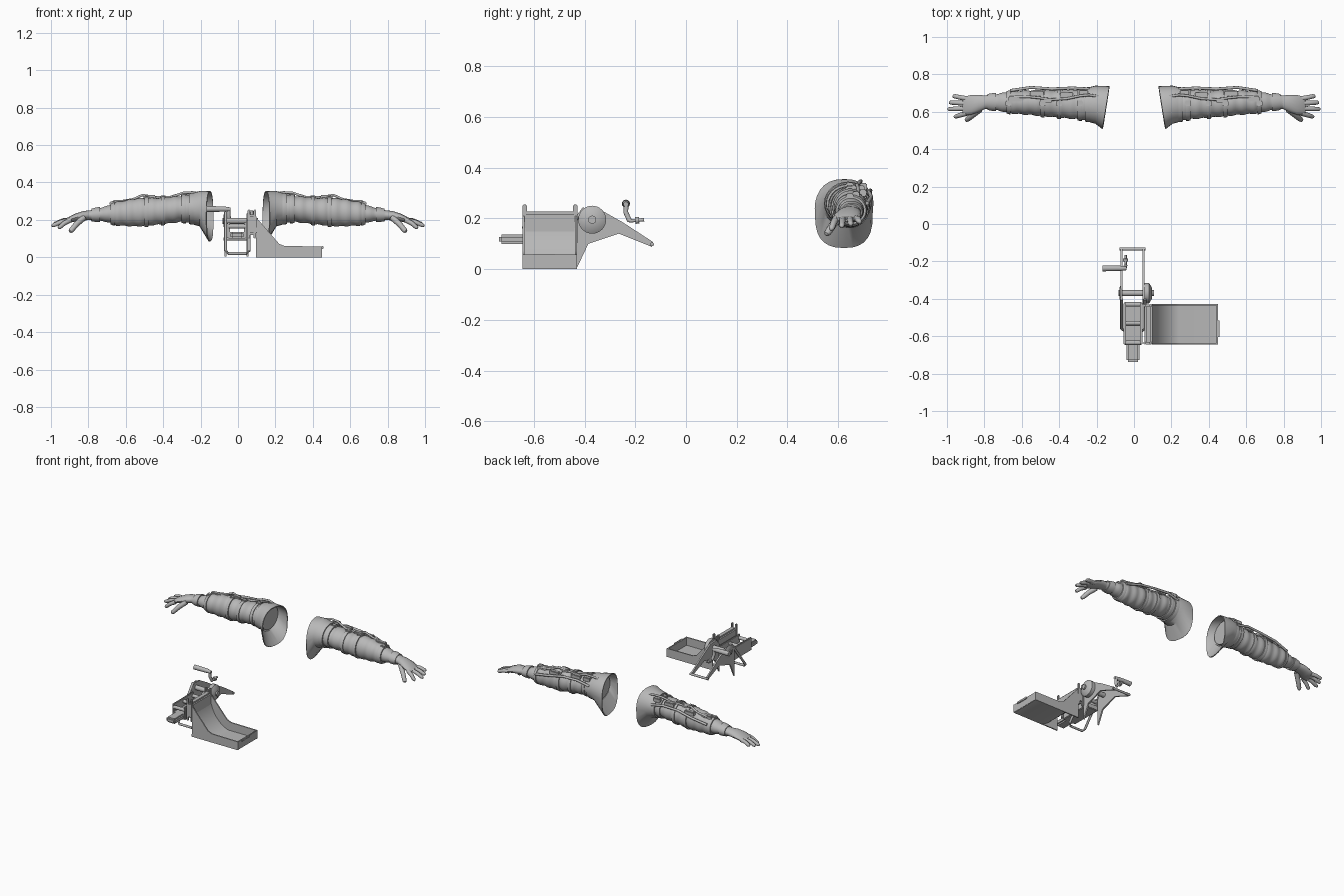
import bpy, bmesh, math
from mathutils import Vector

cube = bpy.data.objects.get("Cube")
if cube:
    bpy.data.objects.remove(cube)

grey = bpy.data.materials.new("plain_grey")
grey.use_nodes = True
colour = (0.48, 0.48, 0.48, 1)
grey.diffuse_color = colour
grey.node_tree.nodes["Principled BSDF"].inputs["Base Color"].default_value = colour


def finish(name, bm, mirrored=False, thickness=0):
    """Turn a bmesh into one object, or into a left and right pair."""
    bmesh.ops.recalc_face_normals(bm, faces=bm.faces)
    for f in bm.faces:
        f.smooth = True
    for e in bm.edges:
        e.smooth = len(e.link_faces) == 2 and e.calc_face_angle() < 0.65
    for side in (("left_", "right_") if mirrored else ("",)):
        if side == "right_":
            bmesh.ops.scale(bm, vec=(-1, 1, 1), verts=bm.verts)
            bmesh.ops.reverse_faces(bm, faces=bm.faces)
        mesh = bpy.data.meshes.new(side + name)
        bm.to_mesh(mesh)
        mesh.materials.append(grey)
        obj = bpy.data.objects.new(side + name, mesh)
        bpy.context.collection.objects.link(obj)
        if thickness:
            mod = obj.modifiers.new("thickness", 'SOLIDIFY')
            mod.thickness = thickness
            mod.offset = 0
    bm.free()


def loft(name, rings, caps=True, **kw):
    bm = bmesh.new()
    loops = [[bm.verts.new(p) for p in ring] for ring in rings]
    n = len(loops[0])
    for a, b in zip(loops, loops[1:]):
        for i in range(n):
            j = (i + 1) % n
            bm.faces.new((a[i], a[j], b[j], b[i]))
    if caps:
        bm.faces.new(loops[0])
        bm.faces.new(loops[-1])
    finish(name, bm, **kw)


def sweep(name, points, radii, sides=10, **kw):
    """Round tube along points; radii is one number or one per point."""
    pts = [Vector(p) for p in points]
    if not isinstance(radii, (list, tuple)):
        radii = [radii] * len(pts)
    rings = []
    for i, p in enumerate(pts):
        t = (pts[min(i + 1, len(pts) - 1)] - pts[max(i - 1, 0)]).normalized()
        ref = Vector((0, 0, 1)) if abs(t.z) < 0.9 else Vector((0, 1, 0))
        u = t.cross(ref).normalized()
        v = t.cross(u)
        rings.append([p + radii[i] * (u * math.cos(a) + v * math.sin(a))
                      for a in (math.tau * k / sides for k in range(sides))])
    loft(name, rings, **kw)


def box(name, lo, hi, bevel=0.004, **kw):
    bm = bmesh.new()
    bmesh.ops.create_cube(bm, size=1)
    for v in bm.verts:
        v.co = [l + (h - l) * (c + 0.5) for l, h, c in zip(lo, hi, v.co)]
    if bevel:
        bmesh.ops.bevel(bm, geom=bm.edges, offset=bevel, segments=2, affect='EDGES')
    finish(name, bm, **kw)


def plate(name, outline, axis, start, end):
    """Flat outline extruded along the x or y axis."""
    def ring(d):
        return [(d, a, b) if axis == 'x' else (a, d, b) for a, b in outline]
    loft(name, [ring(start), ring(end)])


# Arms: stations of x, front, back, bottom, top
STATIONS = [(.2, .55, .725, .18, .34), (.3, .56, .718, .19, .328),
            (.42, .57, .715, .175, .318), (.54, .582, .715, .165, .315),
            (.65, .59, .71, .17, .295), (.7, .602, .7, .19, .273),
            (.78, .615, .69, .197, .255), (.81, .61, .69, .198, .25)]


def arm_ring(x, grow=0.0, sides=28):
    for a, b in zip(STATIONS, STATIONS[1:]):
        if x <= b[0]:
            break
    t = (x - a[0]) / (b[0] - a[0])
    y0, y1, z0, z1 = [p + (q - p) * t for p, q in zip(a[1:], b[1:])]
    return [(x, (y0 + y1) / 2 + ((y1 - y0) / 2 + grow) * math.cos(w),
             (z0 + z1) / 2 + ((z1 - z0) / 2 + grow) * math.sin(w))
            for w in (math.tau * k / sides for k in range(sides))]


steps = 56
loft("sleeve", [arm_ring(.2 + .6 * i / steps, .0025 * math.sin(i * 1.1))
                for i in range(steps + 1)], mirrored=True)


def band(name, x, half, grow):
    loft(name, [arm_ring(x + d * half, g) for d, g in
                ((-1, -.004), (-1, grow), (0, grow * 1.3), (1, grow), (1, -.004))],
         mirrored=True)


for n, x in enumerate((.29, .4, .49, .67)):
    band(f"arm_strap_{n}", x, .011, .006)
band("upper_roll", .245, .018, .008)
band("wrist_cuff", .76, .022, .005)


# Flared shoulder cuff with a hanging lower flap
def power(v, p):
    return math.copysign(abs(v) ** p, v)


flare = []
for k in range(28):
    c, s = math.cos(math.tau * k / 28), math.sin(math.tau * k / 28)
    y = .622 + .112 * power(c, .8)
    flare.append((.15 - .16 * (y - .622), y,
                  .24 + (.112 * s if s > 0 else -.155 * abs(s) ** .6)))
loft("shoulder_cuff", [arm_ring(.25, .004), arm_ring(.205, .012), flare],
     caps=False, mirrored=True, thickness=.006)

# Hands
palm = [(.79, .652, .225, .034, .026), (.83, .645, .222, .046, .025),
        (.87, .637, .212, .053, .021), (.905, .632, .2, .05, .016),
        (.918, .632, .197, .04, .009)]
loft("palm", [[(x, y + ry * math.cos(w), z + rz * math.sin(w))
               for w in (math.tau * k / 16 for k in range(16))]
              for x, y, z, ry, rz in palm], mirrored=True)


def finger(name, base, tip, r):
    a, b = Vector(base), Vector(tip)
    mid = a.lerp(b, .5) + Vector((0, 0, .005))
    sweep(name, [a, mid, a.lerp(b, .88), a.lerp(b, .97), b],
          [r * 1.1, r, r * .9, r * .6, r * .15], mirrored=True)


for n, (by, ty, tx, tz) in enumerate(((.592, .572, .962, .155), (.618, .614, .997, .168),
                                      (.645, .65, .99, .176), (.67, .685, .97, .185))):
    finger(f"finger_{n}", (.895, by, .2), (tx, ty, tz), .0125)
finger("thumb", (.825, .612, .212), (.9, .552, .135), .0155)

# Hoses and small modules on top of the sleeve
sweep("long_hose", [(.18, .68, .335), (.24, .69, .347), (.29, .685, .345),
                    (.36, .67, .322), (.44, .665, .32), (.51, .675, .333),
                    (.56, .68, .31), (.64, .68, .297)], .007, mirrored=True)
sweep("back_hose", [(.24, .722, .29), (.33, .727, .31), (.44, .722, .305),
                    (.55, .73, .285), (.66, .714, .26)], .008, mirrored=True)
for n, (x, y, z, w) in enumerate(((.27, .7, .325, .025), (.36, .69, .315, .035),
                                  (.47, .66, .318, .03), (.52, .698, .3, .035),
                                  (.62, .67, .292, .05))):
    box(f"arm_module_{n}", (x - w, y - .014, z - .014), (x + w, y + .014, z + .014),
        mirrored=True)
for n, x in enumerate((.29, .4, .49, .67)):
    box(f"strap_buckle_{n}", (x - .016, .63, arm_ring(x)[7][2] - .008),
        (x + .016, .66, arm_ring(x)[7][2] + .012), mirrored=True)

# Side plates that taper back into the rear rails
rail = [(-.43, .2), (-.43, .005), (-.385, .1), (-.265, .14), (-.135, .088),
        (-.13, .107), (-.25, .185), (-.33, .23), (-.4, .235)]
for name, x in (("right_rail", -.072), ("left_rail", .045)):
    plate(name, rail, 'x', x, x + .01)
sweep("rear_handle_bar", [(-.078, -.134, .098), (.062, -.134, .098)], .008)

# Front leg loop
sweep("front_leg", [(-.066, -.4, .24), (-.066, -.56, .035), (-.052, -.57, .02),
                    (.045, -.57, .02), (.059, -.56, .035), (.059, -.4, .24)], .008)

# Receiver and barrel
box("receiver_floor", (-.056, -.645, .1), (.045, -.42, .135))
for name, x in (("receiver_right_wall", -.056), ("receiver_left_wall", .033)):
    box(name, (x, -.645, .1), (x + .012, -.42, .19))
for n, y in enumerate((-.635, -.53, -.43)):
    sweep(f"receiver_roller_{n}", [(-.05, y, .165), (.04, y, .165)], .012)
box("barrel", (-.04, -.737, .1), (.03, -.63, .136), bevel=.009)

# Pivot discs and shaft
sweep("pivot_shaft", [(-.083, -.37, .195), (.106, -.37, .195)], .016, sides=20)
sweep("left_pivot_disc", [(.055, -.37, .195), (.08, -.37, .195), (.096, -.37, .195)],
      [.055, .055, .03], sides=32)
sweep("right_pivot_disc", [(-.078, -.37, .195), (-.07, -.37, .195)], [.03, .045], sides=32)

# Crank
sweep("crank_axle", [(-.045, -.225, .19), (-.045, -.165, .195)], .007)
sweep("crank_collar", [(-.045, -.2, .192), (-.045, -.185, .193)], .014)
sweep("crank_arm", [(-.05, -.235, .256), (-.05, -.238, .225), (-.045, -.222, .19)], .01)
sweep("crank_handle", [(-.168, -.237, .258), (-.075, -.237, .258), (-.04, -.237, .256)],
      [.016, .014, .01], sides=16)

# Feed chute: curved floor between two shaped walls
curve = [(.45, .003)] + [(.24 - .15 * math.sin(t) ** 1.2, .003 + .217 * (1 - math.cos(t)))
                         for t in (math.pi / 2 * k / 10 for k in range(11))]
under = [(x - .006, z - .003) for x, z in reversed(curve)]
plate("chute_floor", curve + under, 'y', -.64, -.432)
wall = [(.095, 0), (.45, 0), (.45, .058), (.25, .06), (.22, .072), (.1, .21)]
for name, y in (("chute_front_wall", -.645), ("chute_back_wall", -.437)):
    plate(name, wall, 'y', y, y + .008)
box("chute_end_wall", (.442, -.645, 0), (.45, -.429, .058), bevel=.002)
box("chute_end_latch", (.448, -.605, .045), (.456, -.515, .06), bevel=.002)
box("chute_head", (.055, -.643, .12), (.1, -.43, .228), bevel=.01)
for n, y in enumerate((-.636, -.436)):
    for m, x in enumerate((.058, .09)):
        box(f"chute_post_{n}_{m}", (x - .007, y - .009, .1), (x + .007, y + .009, .255))
